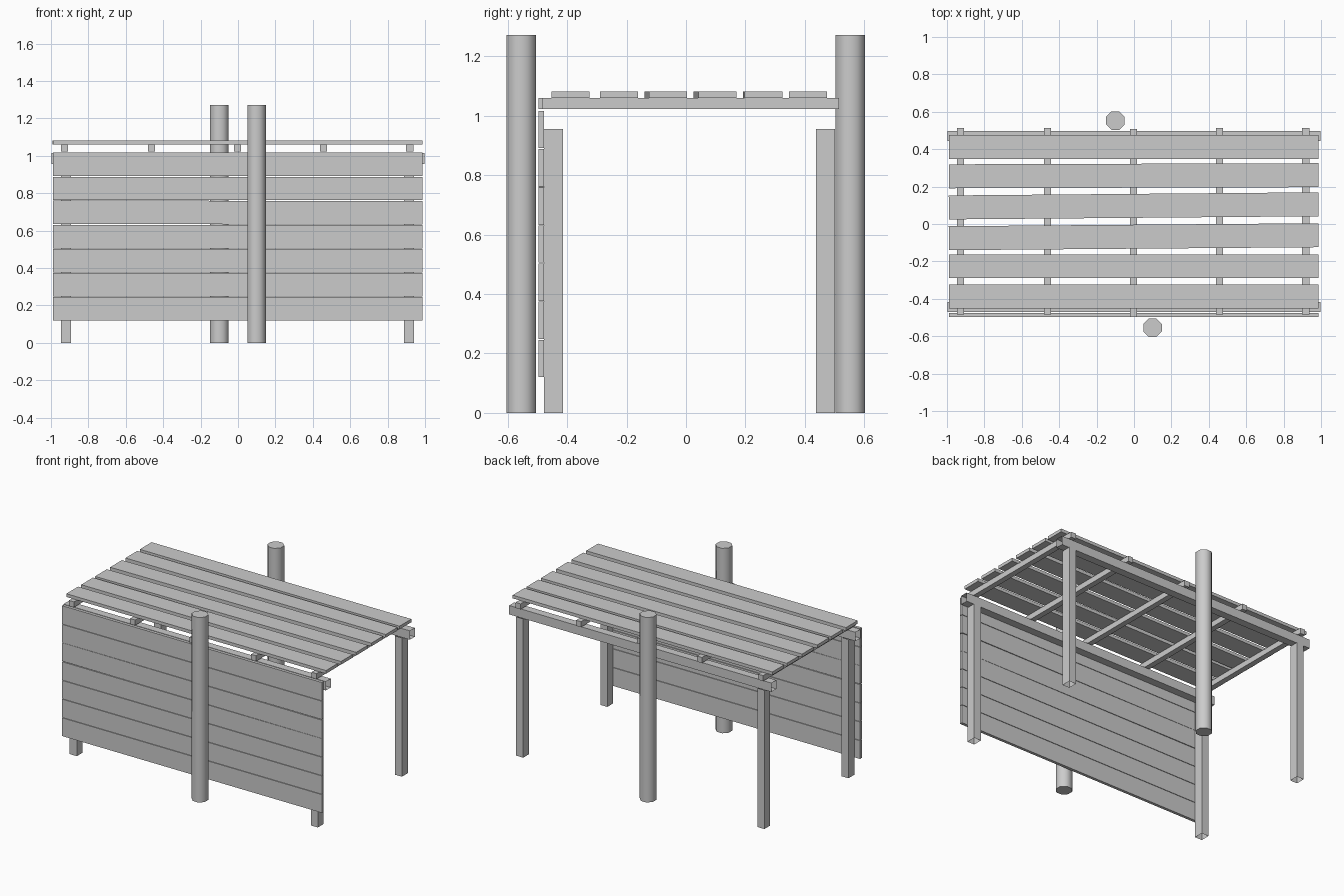
import bpy, bmesh, math
from mathutils import Matrix

if "Cube" in bpy.data.objects:
    bpy.data.objects.remove(bpy.data.objects["Cube"])


def box(name, x, y, z, open_axis=None, tilt=0.0, tilt_axis='Z'):
    """Box from (min, max) ranges; open_axis removes both end caps on that axis."""
    r = (x, y, z)
    size = [b - a for a, b in r]
    bm = bmesh.new()
    bmesh.ops.create_cube(bm, size=1)
    bmesh.ops.scale(bm, vec=size, verts=bm.verts)
    if open_axis is not None:
        bm.normal_update()
        caps = [f for f in bm.faces if abs(f.normal[open_axis]) > 0.9]
        bmesh.ops.delete(bm, geom=caps, context='FACES_ONLY')
    bmesh.ops.rotate(bm, verts=bm.verts, matrix=Matrix.Rotation(tilt, 3, tilt_axis))
    me = bpy.data.meshes.new(name)
    bm.to_mesh(me)
    bm.free()
    ob = bpy.data.objects.new(name, me)
    ob.location = [(a + b) / 2 for a, b in r]
    bpy.context.collection.objects.link(ob)
    return ob


# Round poles, front and back
for name, x, y in (("front_pole", 0.099, -0.554), ("back_pole", -0.099, 0.553)):
    bpy.ops.mesh.primitive_cylinder_add(vertices=8, radius=0.0535, depth=1.272,
                                        location=(x, y, 0.636))
    ob = bpy.context.object
    ob.name = name
    ob.data.transform(Matrix.Rotation(math.pi / 8, 4, 'Z'))
    bpy.ops.object.shade_smooth_by_angle(angle=math.radians(50))

# Hollow legs and the open-ended beams resting on them
for side, leg_y, beam_y in (("front", (-0.477, -0.413), (-0.471, -0.417)),
                            ("back", (0.437, 0.501), (0.443, 0.497))):
    for end, leg_x in (("left", (-0.947, -0.893)), ("right", (0.888, 0.941))):
        box(f"{side}_{end}_leg", leg_x, leg_y, (0, 0.955), open_axis=2)
    box(f"{side}_beam", (-0.998, 0.998), beam_y, (0.955, 1.016), open_axis=0)

# Roof rafters
for i, x in enumerate((-0.928, -0.462, -0.002, 0.458, 0.918)):
    y = (-0.497, 0.507) if i == 2 else (-0.485, 0.514)
    box(f"rafter_{i + 1}", (x - 0.019, x + 0.019), y, (1.022, 1.060))

# Roof planks, a few laid slightly askew
planks = ((-0.388, 0), (-0.226, 0), (-0.068, 0.008),
          (0.097, 0.0085), (0.258, 0.003), (0.411, 0))
for i, (y, tilt) in enumerate(planks):
    box(f"roof_plank_{i + 1}", (-0.99, 0.986), (y - 0.064, y + 0.064),
        (1.060, 1.082), tilt=tilt)

# Front wall boards
pitch = 0.1285
for i in range(7):
    z = 0.120 + i * pitch
    tilt = 0.002 if i == 4 else 0.0
    box(f"wall_board_{i + 1}", (-0.99, 0.986), (-0.497, -0.477),
        (z, z + pitch - 0.003), tilt=tilt, tilt_axis='Y')
